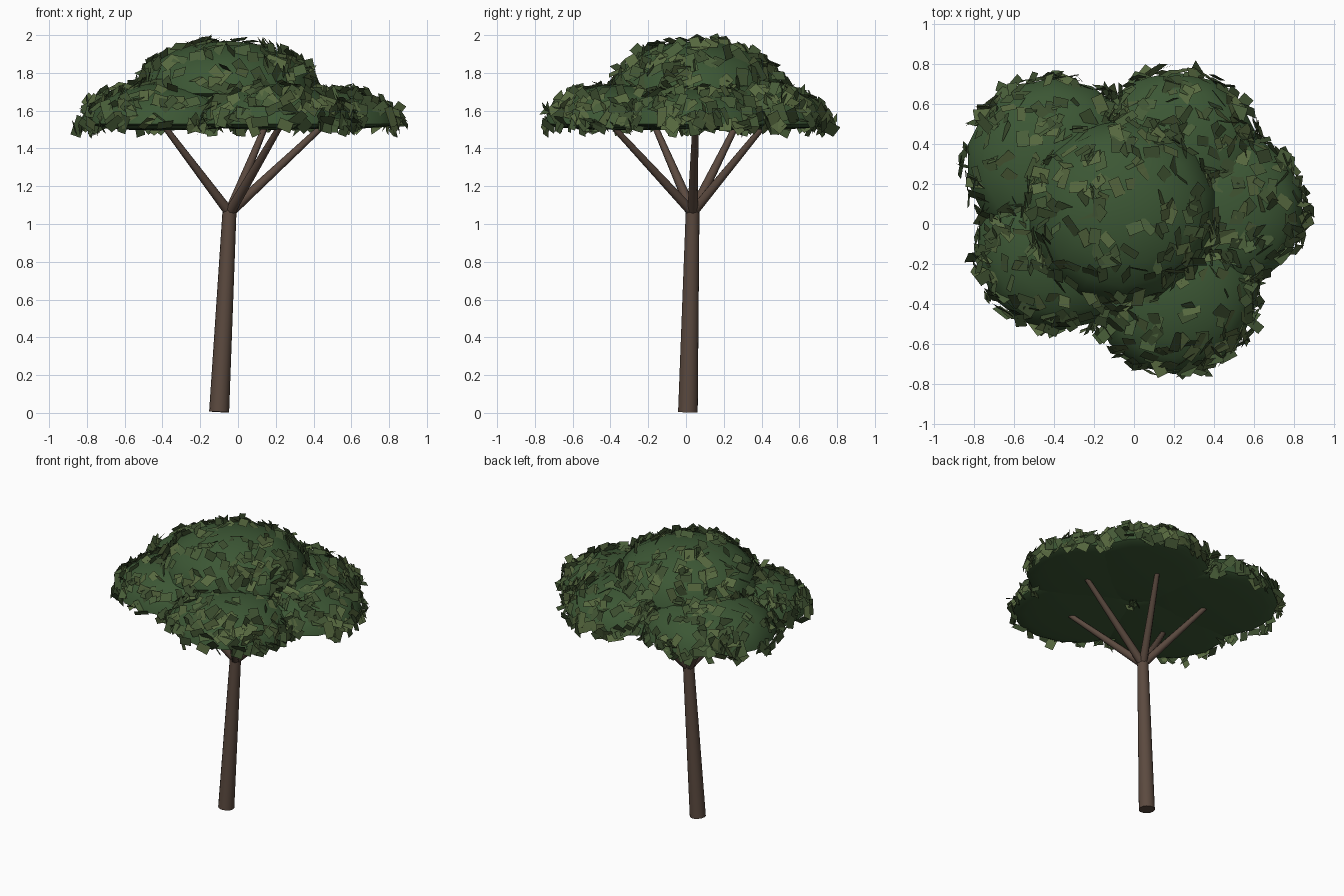
import bpy, bmesh, math, random
from mathutils import Vector, Matrix

if "Cube" in bpy.data.objects:
    bpy.data.objects.remove(bpy.data.objects["Cube"])

random.seed(7)


def material(name, rgb):
    m = bpy.data.materials.new(name)
    m.diffuse_color = (*rgb, 1)
    m.use_nodes = True
    m.node_tree.nodes["Principled BSDF"].inputs["Base Color"].default_value = m.diffuse_color
    return m


BARK = material("bark", (0.105, 0.068, 0.05))
CANOPY = material("canopy_green", (0.045, 0.095, 0.035))
LEAVES = [material("leaf_dark", (0.045, 0.075, 0.028)),
          material("leaf_mid", (0.065, 0.11, 0.04)),
          material("leaf_light", (0.095, 0.14, 0.05))]


def finish(bm, name, mats, smooth=True):
    me = bpy.data.meshes.new(name)
    bm.to_mesh(me)
    bm.free()
    for m in mats:
        me.materials.append(m)
    ob = bpy.data.objects.new(name, me)
    bpy.context.collection.objects.link(ob)
    if smooth:
        bpy.ops.object.select_all(action='DESELECT')
        ob.select_set(True)
        bpy.context.view_layer.objects.active = ob
        bpy.ops.object.shade_smooth_by_angle(angle=math.radians(50))
    return ob


def limb(name, a, b, r1, r2, sides):
    a, b = Vector(a), Vector(b)
    d = b - a
    rot = d.to_track_quat('Z', 'Y').to_matrix().to_4x4()
    bm = bmesh.new()
    bmesh.ops.create_cone(bm, cap_ends=True, segments=sides, radius1=r1, radius2=r2,
                          depth=d.length, matrix=Matrix.Translation((a + b) / 2) @ rot)
    return finish(bm, name, [BARK])


# Trunk and five branches, one to each lower clump
FORK = (-0.045, 0.035, 1.06)
limb("trunk", (-0.1, 0.01, 0.005), (-0.045, 0.035, 1.07), 0.053, 0.037, 14)
tips = [(-0.40, 0.27, 1.53), (0.15, 0.42, 1.53), (0.46, 0.05, 1.53),
        (0.23, -0.40, 1.53), (-0.40, -0.17, 1.53)]
for i, t in enumerate(tips):
    limb(f"branch_{i + 1}", FORK, t, 0.028, 0.016, 8)

# Foliage clumps: centre, radii; flattened underneath
clumps = [((-0.40, 0.30, 1.53), (0.44, 0.43, 0.23)),
          ((0.20, 0.34, 1.53), (0.43, 0.42, 0.21)),
          ((0.44, 0.07, 1.53), (0.41, 0.40, 0.19)),
          ((0.20, -0.35, 1.53), (0.41, 0.40, 0.21)),
          ((-0.37, -0.12, 1.53), (0.42, 0.41, 0.22)),
          ((-0.06, 0.06, 1.69), (0.48, 0.46, 0.28))]
FLAT = 0.15

for i, (c, r) in enumerate(clumps):
    bm = bmesh.new()
    bmesh.ops.create_uvsphere(bm, u_segments=14, v_segments=10, radius=1)
    for v in bm.verts:
        if v.co.z < -0.001:
            v.co.z *= FLAT
        v.co = Vector([c[k] + v.co[k] * r[k] for k in range(3)])
    finish(bm, "canopy_top" if i == 5 else f"canopy_clump_{i + 1}", [CANOPY])


def buried(p, own):
    return any(j != own and p.z > c[2] - 0.03 and
               sum(((p[k] - c[k]) / r[k]) ** 2 for k in range(3)) < 0.8
               for j, (c, r) in enumerate(clumps))


# Leaf cards scattered over each clump, densest round the rim
for i, (c, r) in enumerate(clumps):
    bm = bmesh.new()
    for _ in range(230):
        z = random.uniform(-0.12, 0.98)
        a = random.uniform(0, math.tau)
        s = math.sqrt(1 - z * z)
        n = Vector((s * math.cos(a), s * math.sin(a), z))
        p = Vector([c[k] + n[k] * r[k] * random.uniform(0.98, 1.06) for k in range(3)])
        if buried(p, i):
            continue
        tilt = Vector([random.gauss(0, 0.4) for _ in range(3)])
        rot = (n + tilt).to_track_quat('Z', 'Y').to_matrix().to_4x4()
        m = Matrix.Translation(p) @ rot @ Matrix.Rotation(random.uniform(0, math.tau), 4, 'Z')
        l, w = random.uniform(0.035, 0.055), random.uniform(0.022, 0.034)
        f = bm.faces.new([bm.verts.new(m @ Vector((x * l, y * w, 0)))
                          for x, y in ((-1, -1), (1, -1), (1, 1), (-1, 1))])
        f.material_index = random.randrange(3)
    finish(bm, f"leaves_{i + 1}", LEAVES, smooth=False)
